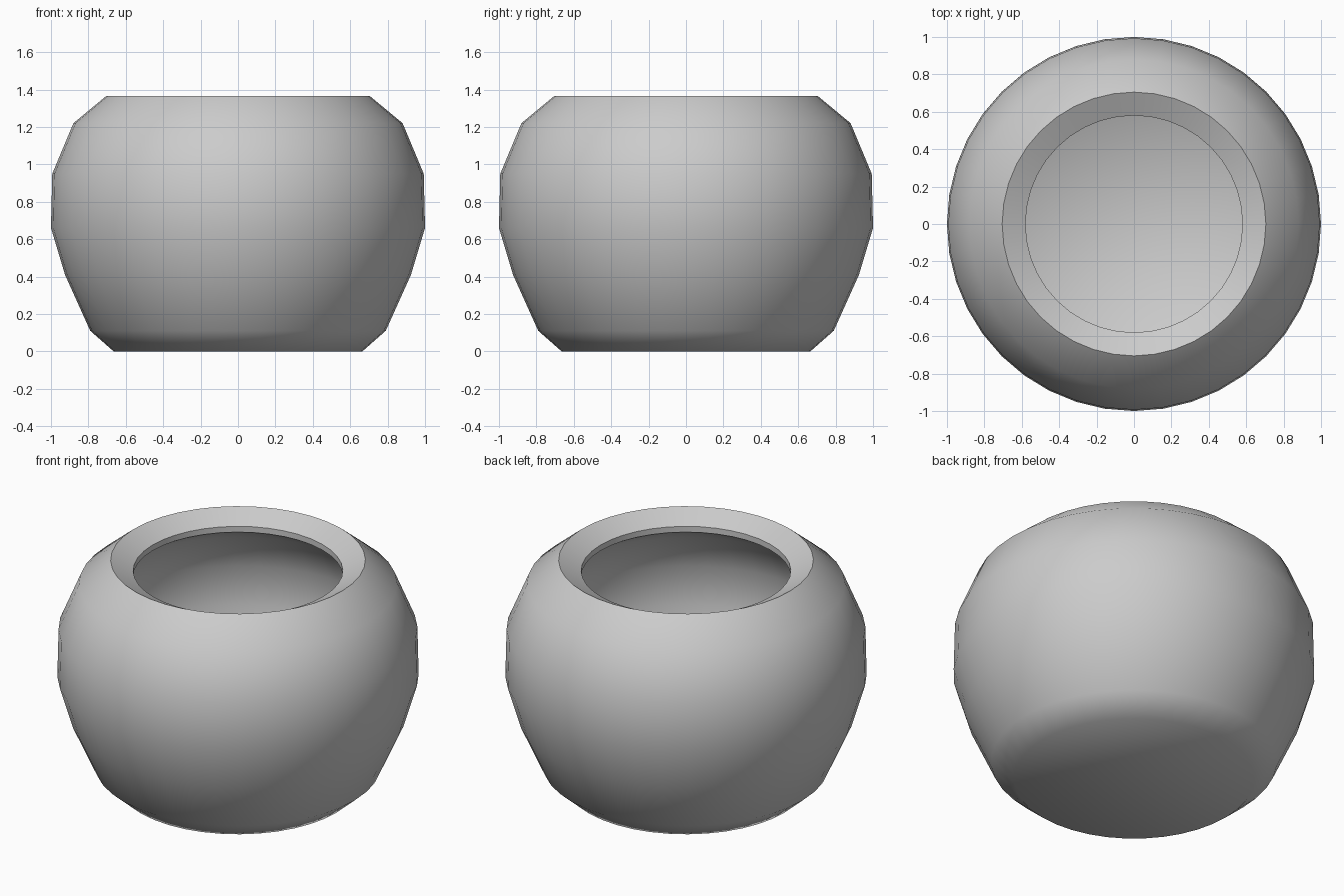
import bpy, bmesh
from math import cos, sin, tau, radians

if "Cube" in bpy.data.objects:
    bpy.data.objects.remove(bpy.data.objects["Cube"], do_unlink=True)

SIDES = 40

clay = bpy.data.materials.new("grey clay")
clay.use_nodes = True
grey = (0.6, 0.6, 0.6, 1)
clay.diffuse_color = grey
clay.node_tree.nodes["Principled BSDF"].inputs["Base Color"].default_value = grey

# Radius and height, from the base up the outside, over the lip, down the inside
outside = [(0.665, 0), (0.79, 0.11), (0.925, 0.41), (1, 0.66),
           (0.993, 0.95), (0.88, 1.22), (0.705, 1.365)]
lip = [(0.58, 1.3), (0.58, 1.265)]
inside = [(0.78, 1.14), (0.88, 0.92), (0.89, 0.68),
          (0.82, 0.45), (0.7, 0.19), (0.61, 0.11)]

# Turned pot body
bm = bmesh.new()
rings = [[bm.verts.new((r * cos(tau * i / SIDES), r * sin(tau * i / SIDES), z))
          for i in range(SIDES)] for r, z in outside + lip + inside]
for low, high in zip(rings, rings[1:]):
    for i in range(SIDES):
        j = (i + 1) % SIDES
        bm.faces.new((low[i], low[j], high[j], high[i]))

# Underside and inner floor
bm.faces.new(rings[0][::-1])
bm.faces.new(rings[-1])

mesh = bpy.data.meshes.new("pot")
bm.to_mesh(mesh)
bm.free()
mesh.materials.append(clay)
pot = bpy.data.objects.new("pot", mesh)
bpy.context.collection.objects.link(pot)

# Soft body, crisp lip
bpy.ops.object.select_all(action="DESELECT")
pot.select_set(True)
bpy.context.view_layer.objects.active = pot
bpy.ops.object.shade_smooth_by_angle(angle=radians(48))
